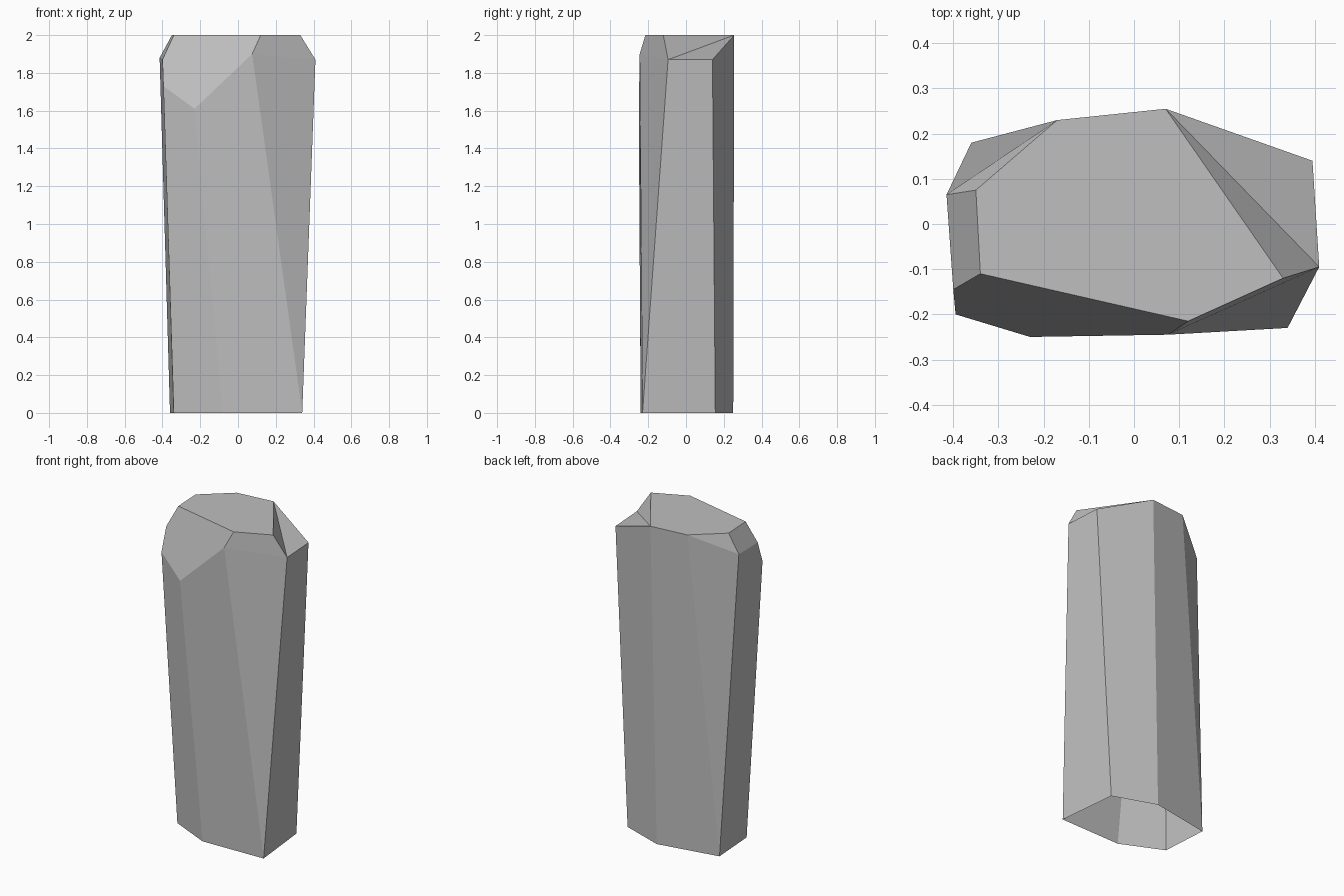
import bpy
import bmesh

default_cube = bpy.data.objects.get("Cube")
if default_cube:
    bpy.data.objects.remove(default_cube, do_unlink=True)


def flat_material(name, colour):
    material = bpy.data.materials.new(name)
    material.use_nodes = True
    material.diffuse_color = colour
    shader = next(n for n in material.node_tree.nodes if n.type == "BSDF_PRINCIPLED")
    shader.inputs["Base Color"].default_value = colour
    return material


# Corners of the stone: open foot, chamfered shoulder, flat crown
corners = {
    "foot_left": (-.34, -.12, 0),
    "foot_front": (-.08, -.24, 0),
    "foot_right": (.34, -.23, 0),
    "foot_back_right": (.30, .155, 0),
    "foot_back": (.03, .25, 0),
    "foot_back_left": (-.36, .18, 0),
    "shoulder_back_left": (-.415, .065, 1.88),
    "shoulder_left": (-.40, -.145, 1.87),
    "shoulder_front_left": (-.395, -.2, 1.73),
    "shoulder_front": (-.23, -.25, 1.61),
    "shoulder_front_right": (.075, -.245, 1.9),
    "shoulder_right": (.41, -.095, 1.87),
    "shoulder_back_right": (.395, .14, 1.87),
    "crown_back_left": (-.17, .23, 2),
    "crown_left": (-.35, .075, 2),
    "crown_front_left": (-.34, -.11, 2),
    "crown_front": (.12, -.215, 2),
    "crown_right": (.33, -.12, 2),
    "crown_back": (.07, .255, 2),
}

# Each facet lists its corners in order around the edge
facets = [
    # Flat crown
    "crown_left crown_front_left crown_front crown_right crown_back crown_back_left",
    # Chamfers around the crown
    "crown_left shoulder_back_left shoulder_left crown_front_left",
    "crown_front_left shoulder_left shoulder_front_left shoulder_front "
    "shoulder_front_right crown_front",
    "crown_front shoulder_front_right shoulder_right crown_right",
    "crown_right shoulder_right crown_back",
    "shoulder_right shoulder_back_right crown_back",
    "crown_back_left shoulder_back_left crown_left",
    # Long side facets
    "foot_back_left foot_left shoulder_front_left shoulder_left shoulder_back_left",
    "foot_left foot_front shoulder_front shoulder_front_left",
    "foot_front foot_right shoulder_front_right shoulder_front",
    "foot_right shoulder_right shoulder_front_right",
    "foot_right foot_back_right shoulder_back_right shoulder_right",
    "foot_back_right foot_back crown_back shoulder_back_right",
    "foot_back foot_back_left crown_back_left crown_back",
    "foot_back_left shoulder_back_left crown_back_left",
]

bm = bmesh.new()
verts = {name: bm.verts.new(position) for name, position in corners.items()}
for facet in facets:
    bm.faces.new([verts[name] for name in facet.split()])
bmesh.ops.recalc_face_normals(bm, faces=bm.faces[:])

mesh = bpy.data.meshes.new("stone_pillar")
bm.to_mesh(mesh)
bm.free()
mesh.materials.append(flat_material("stone grey", (.52, .52, .52, 1)))
stone_pillar = bpy.data.objects.new("stone_pillar", mesh)
bpy.context.collection.objects.link(stone_pillar)
